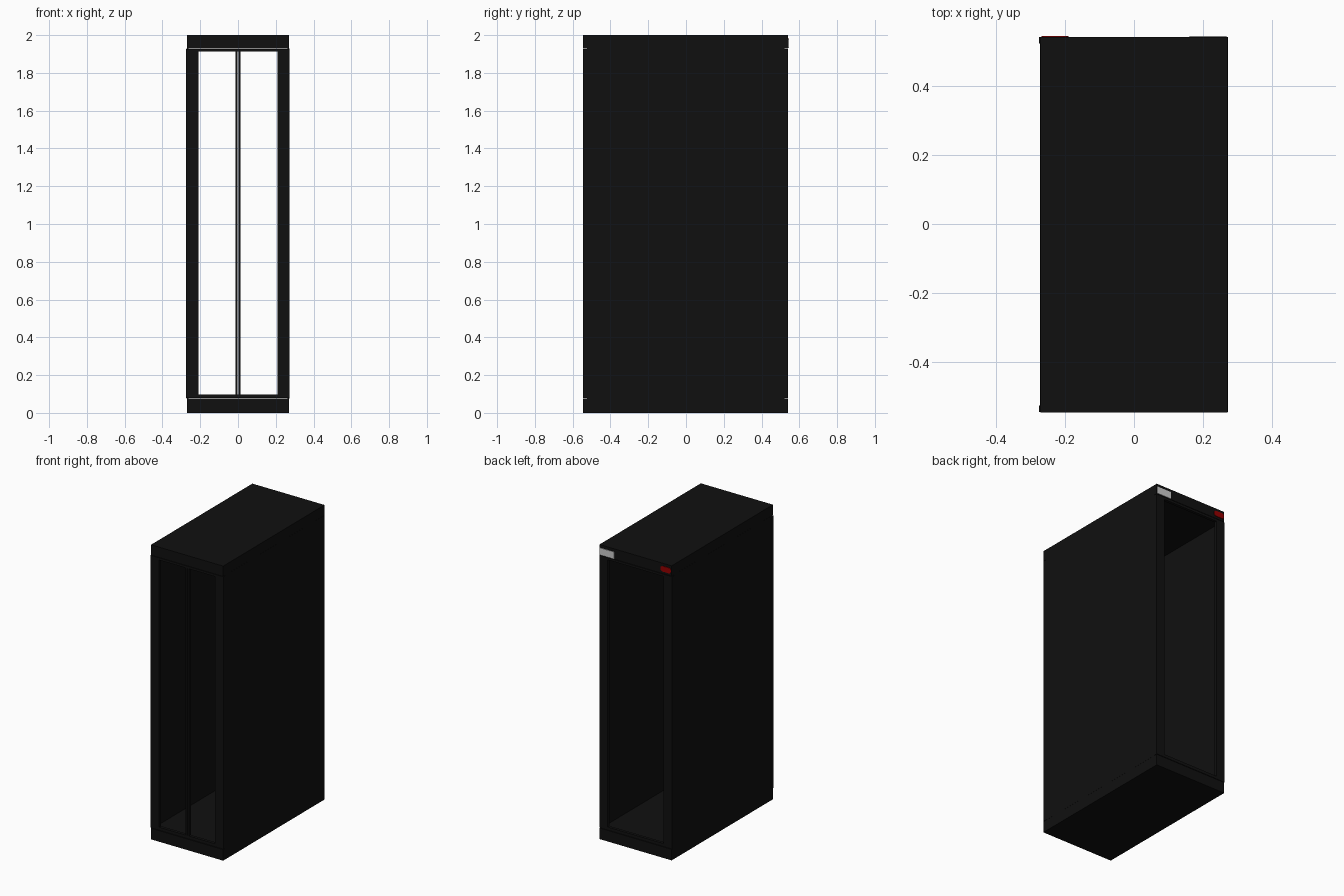
import bpy, bmesh
from mathutils import Matrix

if "Cube" in bpy.data.objects:
    bpy.data.objects.remove(bpy.data.objects["Cube"])


def material(name, rgb):
    m = bpy.data.materials.new(name)
    m.diffuse_color = (*rgb, 1)
    m.use_nodes = True
    m.node_tree.nodes["Principled BSDF"].inputs["Base Color"].default_value = m.diffuse_color
    return m


BLACK = material("black_paint", (0.005, 0.005, 0.005))
WHITE = material("plate_white", (0.65, 0.65, 0.65))
RED = material("badge_red", (0.3, 0.0, 0.0))


def box(name, x, y, z, mat=BLACK, bevel=0.0, segments=1):
    """Box spanning the given (min, max) ranges."""
    bm = bmesh.new()
    size = [r[1] - r[0] for r in (x, y, z)]
    mid = [(r[0] + r[1]) / 2 for r in (x, y, z)]
    bmesh.ops.create_cube(bm, size=1, matrix=Matrix.Translation(mid) @ Matrix.Diagonal((*size, 1)))
    if bevel:
        # round only the corners seen from the back
        edges = [e for e in bm.edges if abs(e.verts[0].co.y - e.verts[1].co.y) > 1e-5]
        bmesh.ops.bevel(bm, geom=edges, offset=bevel, segments=segments, profile=0.5, affect='EDGES')
    me = bpy.data.meshes.new(name)
    bm.to_mesh(me)
    bm.free()
    me.materials.append(mat)
    ob = bpy.data.objects.new(name, me)
    bpy.context.collection.objects.link(ob)
    return ob


def span(side, a, b):
    """Mirror a range to the left (-1) or right (1)."""
    return tuple(sorted((side * a, side * b)))


LOW, HIGH = 0.078, 1.927

# Roof and plinth
box("roof", (-0.271, 0.271), (-0.546, 0.541), (1.93, 2.0))
box("plinth", (-0.271, 0.271), (-0.546, 0.541), (0.0, 0.075))

# Thin side panels
for s, label in ((-1, "left"), (1, "right")):
    box(label + "_side_panel", span(s, 0.262, 0.2715), (-0.525, 0.522), (0.075, 1.93))

# Door frames, front and back
for end, y in (("front", (-0.545, -0.525)), ("back", (0.522, 0.541))):
    for s, label in ((-1, "left"), (1, "right")):
        outer = 0.275 if s < 0 else 0.272
        box(f"{end}_{label}_stile", span(s, 0.21, outer), y, (LOW, HIGH))
    box(end + "_top_rail", (-0.21, 0.21), y, (1.912, HIGH))
    box(end + "_bottom_rail", (-0.21, 0.21), y, (LOW, 0.098))

# Meeting stiles of the two front door leaves
for s, label in ((-1, "left"), (1, "right")):
    box(f"front_{label}_meeting_stile", span(s, 0.002, 0.013), (-0.545, -0.525), (0.098, 1.912))

# Plate and rounded badge on the back of the roof
box("back_plate", (0.16, 0.268), (0.540, 0.545), (1.932, 1.98), WHITE)
box("back_badge", (-0.268, -0.19), (0.540, 0.545), (1.945, 1.982), RED, 0.015, 3)
